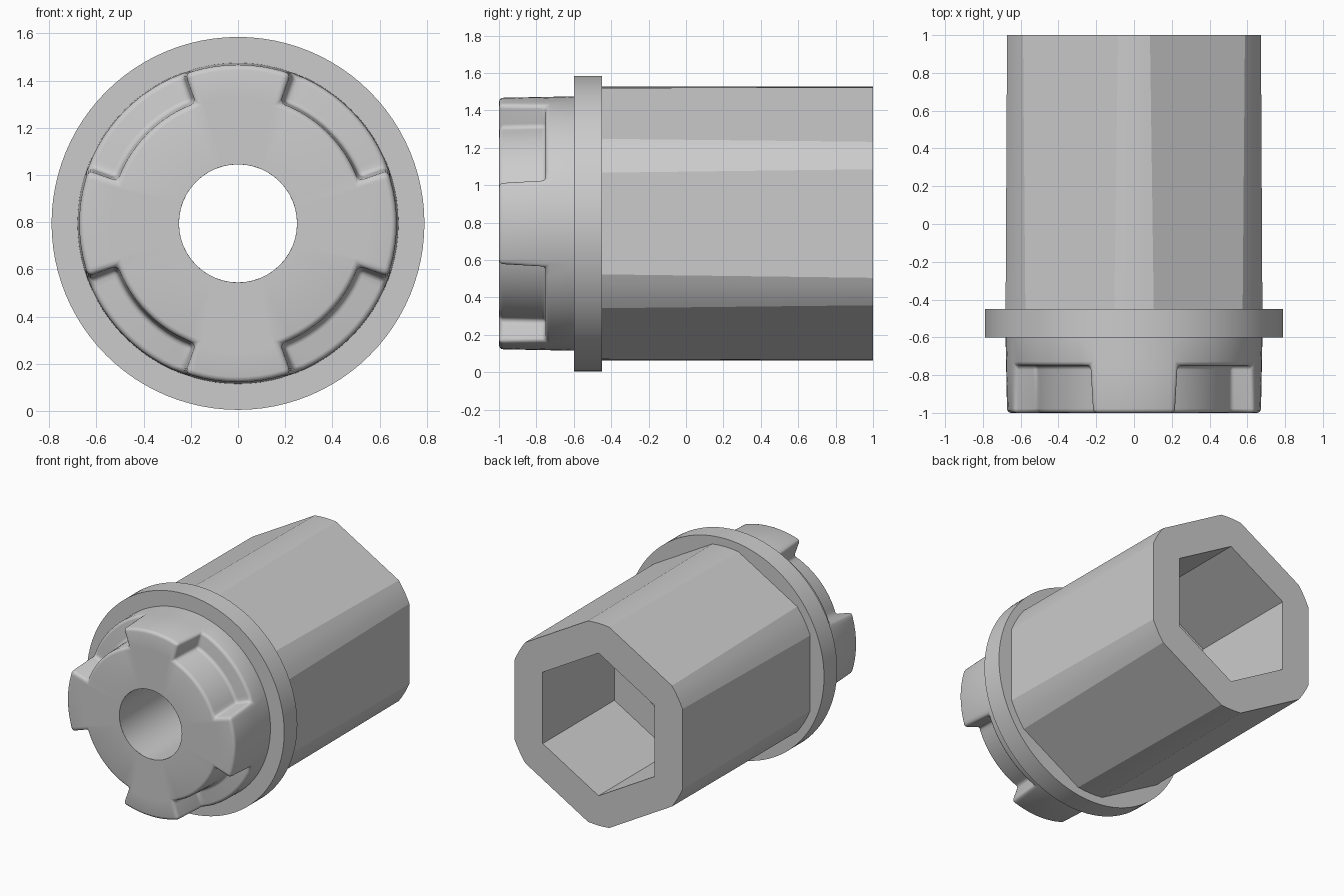
import bpy, bmesh
from math import radians, cos, sin, acos

if "Cube" in bpy.data.objects:
    bpy.data.objects.remove(bpy.data.objects["Cube"], do_unlink=True)

AXIS_Z = 0.795          # height of the long axis, which runs along y
BORE = 0.25
TAB = 20.5              # half angle of each locking tab

grey = bpy.data.materials.new("plain grey")
grey.use_nodes = True
grey.diffuse_color = (0.6, 0.6, 0.6, 1)
grey.node_tree.nodes["Principled BSDF"].inputs["Base Color"].default_value = (0.6, 0.6, 0.6, 1)


def point(r, deg, y):
    a = radians(deg)
    return (r * cos(a), y, AXIS_Z + r * sin(a))


def finish(bm, name, angle=35):
    bmesh.ops.recalc_face_normals(bm, faces=bm.faces)
    mesh = bpy.data.meshes.new(name)
    bm.to_mesh(mesh)
    bm.free()
    mesh.materials.append(grey)
    obj = bpy.data.objects.new(name, mesh)
    bpy.context.collection.objects.link(obj)
    bpy.ops.object.select_all(action="DESELECT")
    obj.select_set(True)
    bpy.context.view_layer.objects.active = obj
    bpy.ops.object.shade_smooth_by_angle(angle=radians(angle))
    return obj


def loft(name, rings, closed=False, angle=35):
    """Skin a list of rings, each a list of points of equal length."""
    bm = bmesh.new()
    vs = [[bm.verts.new(p) for p in ring] for ring in rings]
    pairs = list(zip(vs, vs[1:])) + ([(vs[-1], vs[0])] if closed else [])
    for a, b in pairs:
        for i in range(len(a)):
            j = (i + 1) % len(a)
            bm.faces.new((a[i], a[j], b[j], b[i]))
    return finish(bm, name, angle)


def circle(r, y, n):
    return [point(r, 360 * i / n, y) for i in range(n)]


def hexagon(apothem, y, limit=10.0):
    """Hexagon with flats on the sides, its corners rounded to a limit radius."""
    edge = acos(apothem / limit) if limit < 1 else radians(23)
    e = edge * 180 / radians(180)
    out = []
    for k in range(6):
        for off in (0, e / 2, e, 15 + e / 2, 30, 45 - e / 2, 60 - e, 60 - e / 2):
            from_flat = min(off, 60 - off)
            r = min(limit, apothem / cos(radians(from_flat)))
            out.append(point(r, 60 * k + off, y))
    return out


# Hexagonal sleeve with its socket, socket floor and through bore
loft("hex_sleeve", [
    hexagon(0.68, -0.5, 0.732), hexagon(0.672, 1.0, 0.732),
    hexagon(0.447, 1.0), hexagon(0.447, 0.18),
    circle(BORE, 0.18, 48), circle(BORE, -1.0, 48)], angle=20)

# Stop flange
loft("flange", [circle(0.60, -0.6, 96), circle(0.79, -0.6, 96),
                circle(0.79, -0.45, 96), circle(0.60, -0.45, 96)], closed=True)

# Front hub with four tabs and four pockets between them
bm = bmesh.new()
cache = {}


def vert(r, deg, y):
    key = (round(r, 4), round(deg % 360, 3), y)
    if key not in cache:
        cache[key] = bm.verts.new(point(r, deg, y))
    return cache[key]


def strip(low, high, a, b):
    """Quad between two (radius, y) levels across one angular step."""
    bm.faces.new((vert(low[0], a, low[1]), vert(low[0], b, low[1]),
                  vert(high[0], b, high[1]), vert(high[0], a, high[1])))


hole, inner, outer = (BORE, -1.0), (0.54, -1.0), (0.672, -1.0)
floor_in, floor_out, root = (0.55, -0.75), (0.677, -0.75), (0.68, -0.6)
for k in range(4):
    steps = [90 * k - TAB + 2 * TAB * i / 10 for i in range(11)]
    for a, b in zip(steps, steps[1:]):
        for low, high in ((hole, inner), (inner, outer), (outer, floor_out), (floor_out, root)):
            strip(low, high, a, b)
    steps = [90 * k + TAB + (90 - 2 * TAB) * i / 12 for i in range(13)]
    for a, b in zip(steps, steps[1:]):
        for low, high in ((hole, inner), (inner, floor_in), (floor_in, floor_out), (floor_out, root)):
            strip(low, high, a, b)
    for side in (steps[0], steps[-1]):
        bm.faces.new([vert(r, side, y) for r, y in (inner, outer, floor_out, floor_in)])

# Draft on the tab sides, so the tabs widen towards their root
for (r, deg, y), v in cache.items():
    near = (deg + 45) % 90 - 45
    if y == -1.0 and r > 0.5 and abs(abs(near) - TAB) < 0.01:
        v.co = point(r, deg - (1.2 if near > 0 else -1.2), y)

bmesh.ops.recalc_face_normals(bm, faces=bm.faces)
rounded = [e for e in bm.edges if len(e.link_faces) == 2
           and e.calc_face_angle() > radians(45)]
bmesh.ops.bevel(bm, geom=rounded, offset=0.022, segments=3, profile=0.5,
                affect="EDGES", clamp_overlap=True)
finish(bm, "locking_hub", 40)
